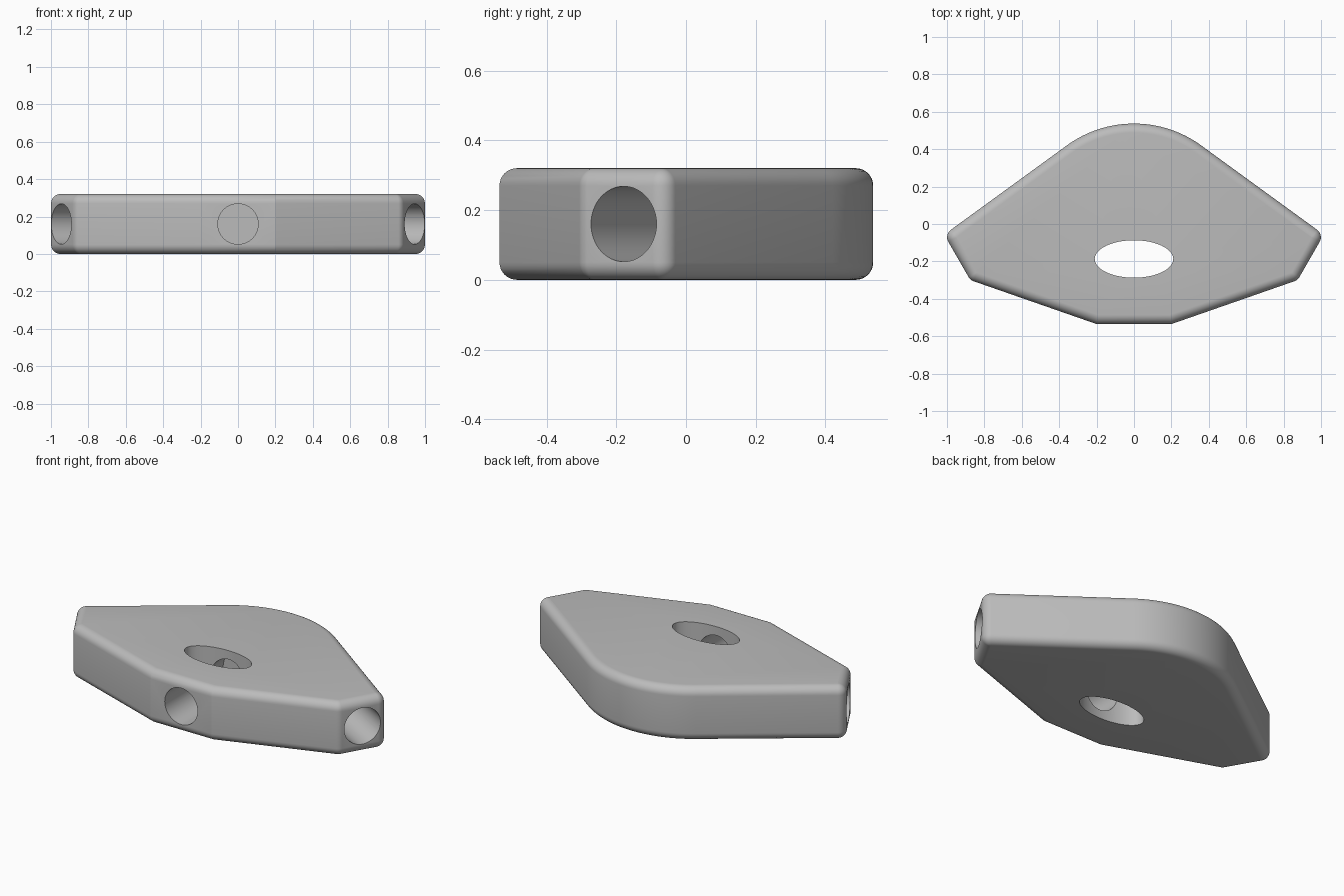
import bpy, bmesh
from math import sin, cos, pi, radians
from mathutils import Vector, Matrix

cube = bpy.data.objects.get("Cube")
if cube:
    bpy.data.objects.remove(cube)

HEIGHT, ROUND = 0.32, 0.05
BORE_RADIUS, BORE_DEPTH = 0.108, 0.55

grey = bpy.data.materials.new("grey")
grey.use_nodes = True
grey.diffuse_color = (0.5, 0.5, 0.5, 1)
grey.node_tree.nodes["Principled BSDF"].inputs["Base Color"].default_value = (0.5, 0.5, 0.5, 1)


def direction(degrees):
    return Vector((cos(radians(degrees)), sin(radians(degrees))))


def corner(x, y, start, end, steps):
    """Core point and outward vectors of a corner between two edge normals."""
    middle = direction((start + end) / 2) / cos(radians((end - start) / 2))
    core = Vector((x, y)) - middle * ROUND
    if steps == 0:
        return [(core, middle)]
    return [(core, direction(start + (end - start) * i / steps)) for i in range(steps + 1)]


def make_object(name, bm):
    bmesh.ops.recalc_face_normals(bm, faces=bm.faces)
    mesh = bpy.data.meshes.new(name)
    bm.to_mesh(mesh)
    bm.free()
    mesh.materials.append(grey)
    obj = bpy.data.objects.new(name, mesh)
    bpy.context.collection.objects.link(obj)
    return obj


def cylinder_cutter(name, radius, length, matrix):
    bm = bmesh.new()
    bmesh.ops.create_cone(bm, cap_ends=True, segments=64, radius1=radius,
                          radius2=radius, depth=length, matrix=matrix)
    obj = make_object(name, bm)
    obj.hide_render = True
    return obj


# Right half of the outline, front to back, then mirrored
half = corner(0.2, -0.535, -90, -71.2, 0)
half += corner(0.875, -0.3, -71.2, -30, 8)
half += corner(1.015, -0.057, -30, 54, 12)
for i in range(17):
    d = direction(54 + 36 * i / 16)
    half.append((Vector((0, -0.073)) + d * (0.61 - ROUND), d))
flip = Vector((-1, 1))
outline = half + [(c * flip, n * flip) for c, n in reversed(half[:-1])]

# Plate: stacked loops following a rounded rim
rim = [(ROUND * sin(a), ROUND * (1 - cos(a)))
       for a in (pi / 2 * i / 8 for i in range(9))]
rim[0] = (0.001, 0)
layers = rim + [(r, HEIGHT - z) for r, z in reversed(rim)]
bm = bmesh.new()
loops = [[bm.verts.new((*(c + n * r), z)) for c, n in outline] for r, z in layers]
for low, high in zip(loops, loops[1:]):
    for i in range(len(low)):
        j = (i + 1) % len(low)
        bm.faces.new((low[i], low[j], high[j], high[i]))
bm.faces.new(loops[0])
bm.faces.new(loops[-1])
plate = make_object("plate", bm)

# Oval hole through the plate
cutters = [cylinder_cutter("oval_hole_cutter", 1, 1,
                           Matrix.Translation((0, -0.187, HEIGHT / 2))
                           @ Matrix.Diagonal((0.21, 0.1, 1, 1)))]

# Round bores square to the front and both ends
for name, x, y, angle in (("front", 0, -0.535, -90),
                          ("left", 0.945, -0.179, -30),
                          ("right", -0.945, -0.179, 210)):
    out = direction(angle).to_3d()
    length = BORE_DEPTH + 0.2
    centre = Vector((x, y, HEIGHT / 2)) + out * (0.2 - BORE_DEPTH) / 2
    turn = out.to_track_quat('Z', 'Y').to_matrix().to_4x4()
    cutters.append(cylinder_cutter(name + "_bore_cutter", BORE_RADIUS, length,
                                   Matrix.Translation(centre) @ turn))

bpy.ops.object.select_all(action='DESELECT')
bpy.context.view_layer.objects.active = plate
plate.select_set(True)
for cutter in cutters:
    mod = plate.modifiers.new(cutter.name, 'BOOLEAN')
    mod.operation = 'DIFFERENCE'
    mod.solver = 'EXACT'
    mod.object = cutter
    bpy.ops.object.modifier_apply(modifier=mod.name)
    bpy.data.objects.remove(cutter)

# Smooth rim and bores, crisp seams
bpy.ops.object.shade_smooth_by_angle(angle=radians(15))
